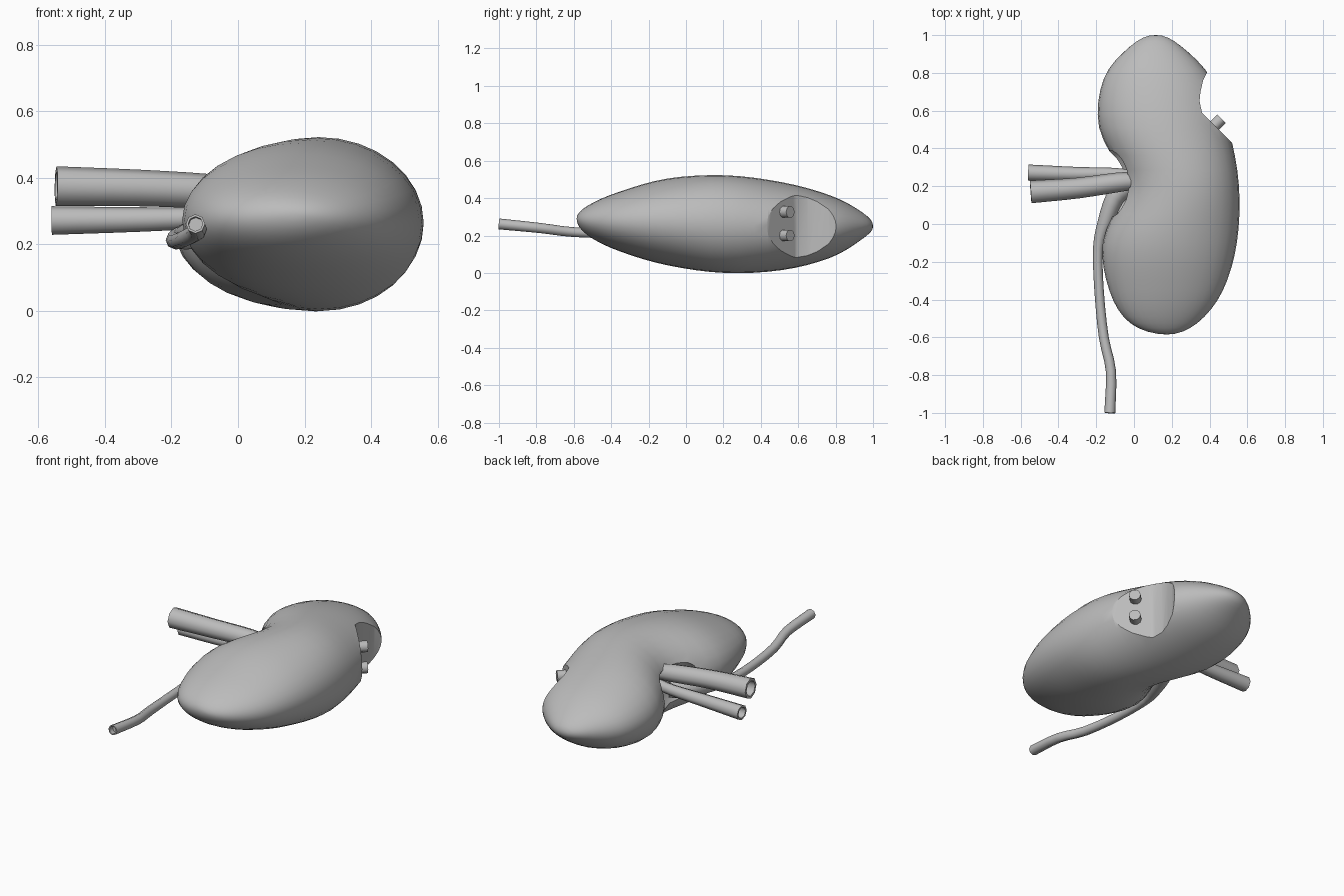
import bpy, bmesh, math
from mathutils import Vector

cube = bpy.data.objects.get("Cube")
if cube:
    bpy.data.objects.remove(cube, do_unlink=True)

gray = bpy.data.materials.new("plain_gray")
gray.use_nodes = True
gray.diffuse_color = (0.5, 0.5, 0.5, 1)
gray.node_tree.nodes["Principled BSDF"].inputs["Base Color"].default_value = (0.5, 0.5, 0.5, 1)


def finish(name, bm):
    bmesh.ops.recalc_face_normals(bm, faces=bm.faces)
    mesh = bpy.data.meshes.new(name)
    bm.to_mesh(mesh)
    bm.free()
    mesh.materials.append(gray)
    obj = bpy.data.objects.new(name, mesh)
    bpy.context.collection.objects.link(obj)
    return obj


def smooth(obj, degrees=40):
    bpy.ops.object.select_all(action="DESELECT")
    bpy.context.view_layer.objects.active = obj
    obj.select_set(True)
    bpy.ops.object.shade_smooth_by_angle(angle=math.radians(degrees))


def spline(keys, steps):
    """Catmull-Rom samples through the key vectors."""
    keys = [Vector(k) for k in keys]
    pts = [2 * keys[0] - keys[1]] + keys + [2 * keys[-1] - keys[-2]]
    out = []
    for i in range(1, len(keys)):
        a, b, c, d = pts[i - 1:i + 3]
        for s in range(steps):
            t = s / steps
            out.append(0.5 * (2 * b + (c - a) * t + (2 * a - 5 * b + 4 * c - d) * t * t
                              + (3 * b - a - 3 * c + d) * t ** 3))
    return out + [keys[-1]]


def bridge(bm, a, b):
    for i in range(len(a)):
        j = (i + 1) % len(a)
        bm.faces.new((a[i], a[j], b[j], b[i]))


def tube(name, keys, sides=8, steps=3, bore=0.0):
    """Tube along keys of (x, y, z, radius); bore is the depth of the open end."""
    path = spline(keys, steps)
    pts = [p.to_3d() for p in path]
    radii = [p[3] for p in path]
    if bore:
        inward = (pts[-2] - pts[-1]).normalized()
        pts += [pts[-1].copy(), pts[-1] + inward * bore]
        radii += [radii[-1] * 0.75] * 2
    last = len(path) - 1
    bm = bmesh.new()
    rings = []
    for i, (p, r) in enumerate(zip(pts, radii)):
        k = min(i, last)
        axis = pts[min(k + 1, last)] - pts[max(k - 1, 0)]
        u = axis.cross(Vector((0, 0, 1))).normalized()
        v = u.cross(axis).normalized()
        angles = [2 * math.pi * n / sides for n in range(sides)]
        rings.append([bm.verts.new(p + r * (u * math.cos(a) + v * math.sin(a))) for a in angles])
    for a, b in zip(rings, rings[1:]):
        bridge(bm, a, b)
    bm.faces.new(rings[0])
    bm.faces.new(rings[-1])
    obj = finish(name, bm)
    smooth(obj, 50)
    return obj


# Bean-shaped body: elliptical sections (left x, right x, low z, high z)
sections = [(0.115, 0.115, 0.25, 0.25), (-0.02, 0.25, 0.18, 0.325),
            (-0.16, 0.41, 0.08, 0.415), (-0.185, 0.50, 0.015, 0.485),
            (-0.06, 0.555, 0, 0.522), (-0.165, 0.545, 0.04, 0.505),
            (-0.13, 0.47, 0.115, 0.435), (-0.02, 0.335, 0.2, 0.36),
            (0.175, 0.175, 0.29, 0.29)]
samples = spline(sections, 4)
bm = bmesh.new()
rings = []
for i, (x0, x1, z0, z1) in enumerate(samples[1:-1], 1):
    y = 0.208 + 0.793 * math.cos(math.pi * i / (len(samples) - 1))
    ring = []
    for n in range(32):
        a = math.pi * n / 16
        ring.append(bm.verts.new(((x0 + x1) / 2 + (x1 - x0) / 2 * math.cos(a), y,
                                  (z0 + z1) / 2 + (z1 - z0) / 2 * math.sin(a))))
    rings.append(ring)
for a, b in zip(rings, rings[1:]):
    bridge(bm, a, b)
for ring, tip in ((rings[0], (0.115, 1.0, 0.25)), (rings[-1], (0.175, -0.585, 0.29))):
    pole = bm.verts.new(tip)
    for n in range(32):
        bm.faces.new((ring[n], ring[(n + 1) % 32], pole))
body = finish("kidney_body", bm)

# Side window cutter: flat slope meeting a concave wall
profile = [(0.57, 0.38), (0.36, 0.59), (0.347, 0.65), (0.352, 0.70), (0.366, 0.76),
           (0.395, 0.82), (0.8, 0.82), (0.8, 0.38)]
bm = bmesh.new()
low, high = [[bm.verts.new((x, y, z)) for x, y in profile] for z in (-0.2, 0.8)]
bridge(bm, low, high)
bm.faces.new(low)
bm.faces.new(high)
window_cutter = finish("window_cutter", bm)

# Shallow pocket where the vessels enter
bm = bmesh.new()
bmesh.ops.create_uvsphere(bm, u_segments=20, v_segments=12, radius=1)
bmesh.ops.scale(bm, vec=(0.09, 0.19, 0.14), verts=bm.verts)
bmesh.ops.translate(bm, vec=(-0.09, 0.22, 0.28), verts=bm.verts)
pocket_cutter = finish("pocket_cutter", bm)

bpy.context.view_layer.objects.active = body
for cutter in (window_cutter, pocket_cutter):
    mod = body.modifiers.new(cutter.name, "BOOLEAN")
    mod.operation = "DIFFERENCE"
    mod.solver = "EXACT"
    mod.object = cutter
    bpy.ops.object.modifier_apply(modifier=mod.name)
    bpy.data.objects.remove(cutter, do_unlink=True)
smooth(body, 35)

# Vessels with open ends
tube("upper_vessel", [(0.02, 0.23, 0.35, 0.045), (-0.09, 0.22, 0.36, 0.052),
                      (-0.3, 0.19, 0.37, 0.055), (-0.547, 0.17, 0.375, 0.06)], bore=0.05)
tube("lower_vessel", [(0.02, 0.25, 0.285, 0.03), (-0.1, 0.265, 0.28, 0.032),
                      (-0.3, 0.265, 0.275, 0.037), (-0.56, 0.272, 0.272, 0.043)], bore=0.05)

# Long drain tube
tube("drain_tube", [(-0.03, 0.2, 0.25, 0.055), (-0.1, 0.14, 0.24, 0.05),
                    (-0.155, 0.0, 0.225, 0.04), (-0.19, -0.13, 0.215, 0.027),
                    (-0.185, -0.35, 0.21, 0.025), (-0.16, -0.6, 0.218, 0.026),
                    (-0.122, -0.78, 0.24, 0.027), (-0.128, -1.0, 0.262, 0.029)], bore=0.03)

# Two pegs standing on the window slope
for label, z in (("lower", 0.2), ("upper", 0.326)):
    tube(label + "_peg", [(0.40, 0.495, z, 0.032), (0.463, 0.558, z, 0.032)], sides=10, steps=1)
